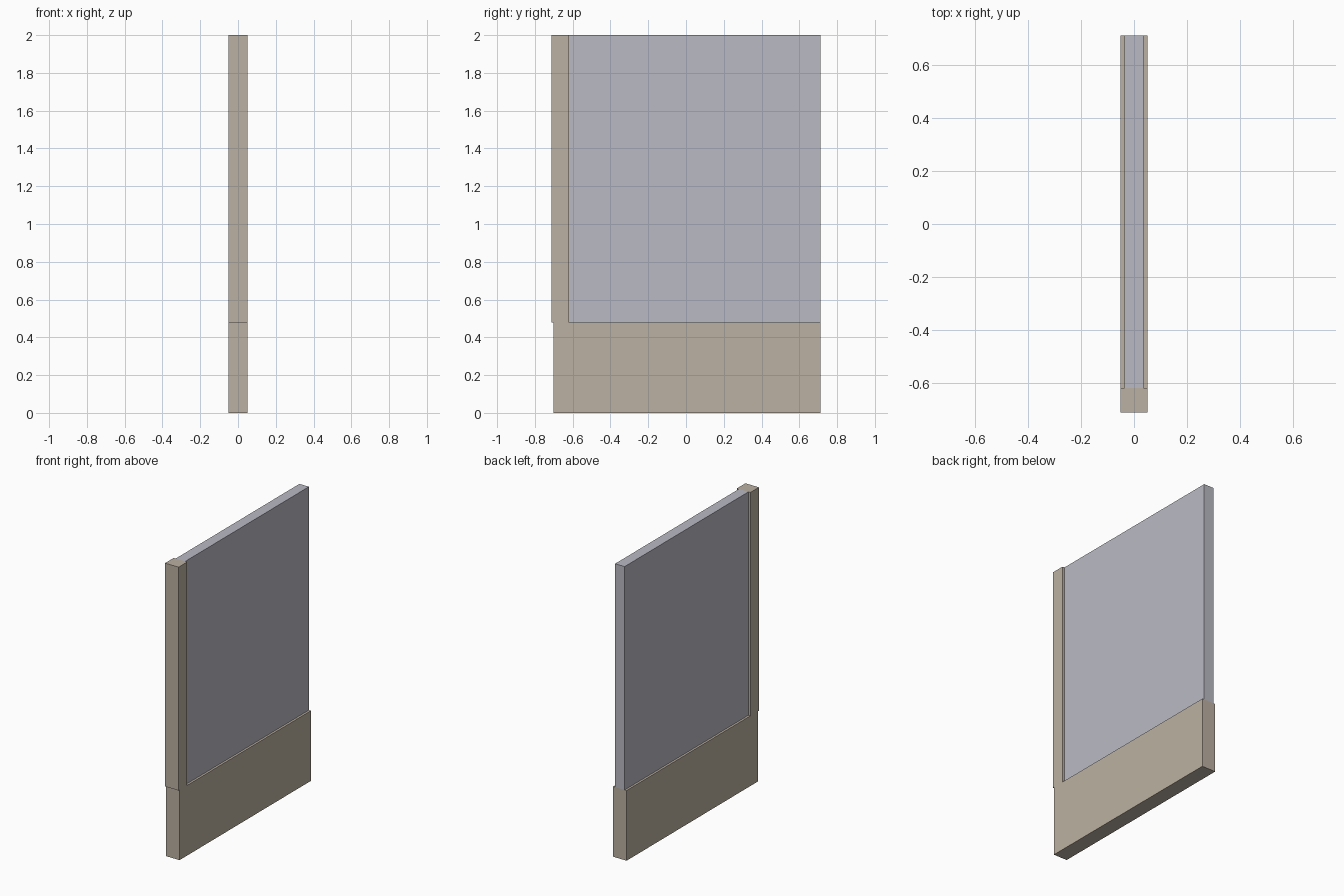
import bpy

if "Cube" in bpy.data.objects:
    bpy.data.objects.remove(bpy.data.objects["Cube"])


def material(name, colour):
    mat = bpy.data.materials.new(name)
    mat.diffuse_color = (*colour, 1)
    mat.use_nodes = True
    mat.node_tree.nodes["Principled BSDF"].inputs["Base Color"].default_value = mat.diffuse_color
    return mat


def box(name, low, high, mat=None):
    centre = [(a + b) / 2 for a, b in zip(low, high)]
    bpy.ops.mesh.primitive_cube_add(size=1, location=centre)
    ob = bpy.context.object
    ob.name = name
    ob.scale = [b - a for a, b in zip(low, high)]
    bpy.ops.object.transform_apply(location=False, rotation=False, scale=True)
    if mat:
        ob.data.materials.append(mat)
    return ob


stone = material("warm_stone", (0.50, 0.44, 0.36))
pale = material("pale_panel", (0.49, 0.49, 0.55))

half = 0.051      # half thickness of base and post
panel_half = 0.036
ledge = 0.478     # top of the base
post_back = -0.62

# Solid lower wall
box("base_wall", (-half, -0.702, 0), (half, 0.712, ledge), stone)
# Upright at the front end, slightly overhanging the base
box("end_post", (-half, -0.712, ledge), (half, post_back, 2), stone)
# Thinner infill panel set back on both faces
box("infill_panel", (-panel_half, post_back, ledge), (panel_half, 0.712, 2), pale)
